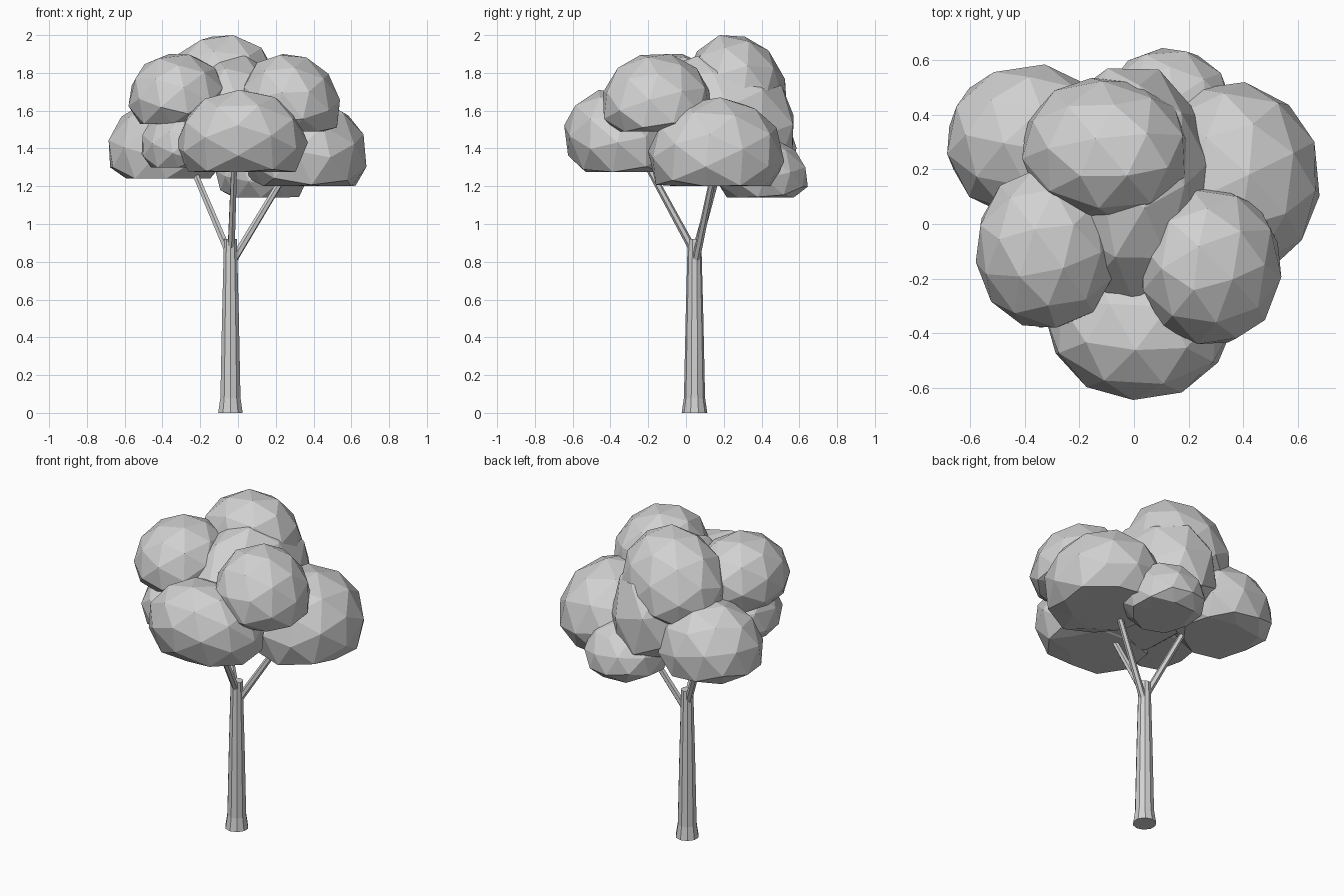
import bpy, bmesh, math
from mathutils import Vector, Euler

cube = bpy.data.objects.get("Cube")
if cube:
    bpy.data.objects.remove(cube)

grey = bpy.data.materials.new("plain grey")
grey.use_nodes = True
colour = (0.64, 0.64, 0.64, 1)
grey.diffuse_color = colour
grey.node_tree.nodes["Principled BSDF"].inputs["Base Color"].default_value = colour


def finish(name, bm):
    bmesh.ops.recalc_face_normals(bm, faces=bm.faces)
    mesh = bpy.data.meshes.new(name)
    bm.to_mesh(mesh)
    bm.free()
    mesh.materials.append(grey)
    obj = bpy.data.objects.new(name, mesh)
    bpy.context.collection.objects.link(obj)


def tube(name, rings, sides):
    """Capped tube through (centre, radius) rings."""
    axis = Vector(rings[-1][0]) - Vector(rings[0][0])
    turn = axis.to_track_quat('Z', 'Y')
    bm = bmesh.new()
    loops = []
    for centre, radius in rings:
        loop = []
        for i in range(sides):
            a = math.tau * (i + 0.5) / sides
            offset = Vector((math.cos(a), math.sin(a), 0)) * radius
            loop.append(bm.verts.new(Vector(centre) + turn @ offset))
        loops.append(loop)
    for low, high in zip(loops, loops[1:]):
        for i in range(sides):
            j = (i + 1) % sides
            bm.faces.new((low[i], low[j], high[j], high[i]))
    bm.faces.new(loops[0])
    bm.faces.new(loops[-1])
    finish(name, bm)


def leaf_clump(name, xs, ys, zs, spin, lean=(0, 0), floor=-0.5):
    """Faceted ball with a flattened underside, leaning, fitted to a box."""
    bm = bmesh.new()
    bmesh.ops.create_icosphere(bm, subdivisions=2, radius=1)
    turn = Euler((spin * 0.7, spin * 0.4, spin)).to_matrix()
    for v in bm.verts:
        v.co = turn @ v.co
        v.co.z = max(v.co.z, floor)
        v.co.x += lean[0] * v.co.z
        v.co.y += lean[1] * v.co.z
    for axis, (low, high) in enumerate((xs, ys, zs)):
        values = [v.co[axis] for v in bm.verts]
        start, size = min(values), max(values) - min(values)
        for v in bm.verts:
            v.co[axis] = low + (v.co[axis] - start) / size * (high - low)
    bmesh.ops.dissolve_limit(bm, angle_limit=0.02, verts=bm.verts, edges=bm.edges)
    finish(name, bm)


# Trunk with a flared foot
cx, cy = -0.04, 0.045
tube("trunk", [((cx, cy, 0), 0.068), ((cx, cy, 0.08), 0.056),
               ((cx, cy, 0.5), 0.047), ((cx, cy, 0.92), 0.036)], 10)

# Branches fanning out of the trunk top
for name, foot, tip in (
        ("right_branch", (-0.05, 0.05, 0.85), (-0.25, 0.18, 1.32)),
        ("front_branch", (-0.037, 0.05, 0.84), (-0.02, -0.21, 1.32)),
        ("left_branch", (-0.03, 0.05, 0.8), (0.26, 0.15, 1.28))):
    tube(name, [(foot, 0.021), (tip, 0.017)], 6)

# Crown
leaf_clump("core_leaves", (-0.32, 0.29), (-0.3, 0.57), (1.28, 1.89), 0.3)
leaf_clump("top_leaves", (-0.41, 0.2), (0.005, 0.535), (1.53, 2.0), 0.9, (0.12, -0.12))
leaf_clump("back_right_leaves", (-0.685, -0.08), (0.02, 0.585), (1.24, 1.655), 1.7)
leaf_clump("upper_right_leaves", (-0.58, -0.06), (-0.38, 0.2), (1.53, 1.9), 2.3)
leaf_clump("lower_right_leaves", (-0.51, -0.1), (-0.38, 0.15), (1.3, 1.62), 0.5)
leaf_clump("upper_left_leaves", (0.02, 0.54), (-0.44, 0.13), (1.49, 1.9), 1.2, (-0.1, 0))
leaf_clump("left_leaves", (0.04, 0.68), (-0.2, 0.52), (1.2, 1.67), 2.8)
leaf_clump("front_leaves", (-0.33, 0.37), (-0.645, -0.04), (1.275, 1.71), 0.7, (0, -0.2))
leaf_clump("back_leaves", (-0.12, 0.37), (0.15, 0.645), (1.14, 1.46), 1.5, (0, -0.1), -0.6)
